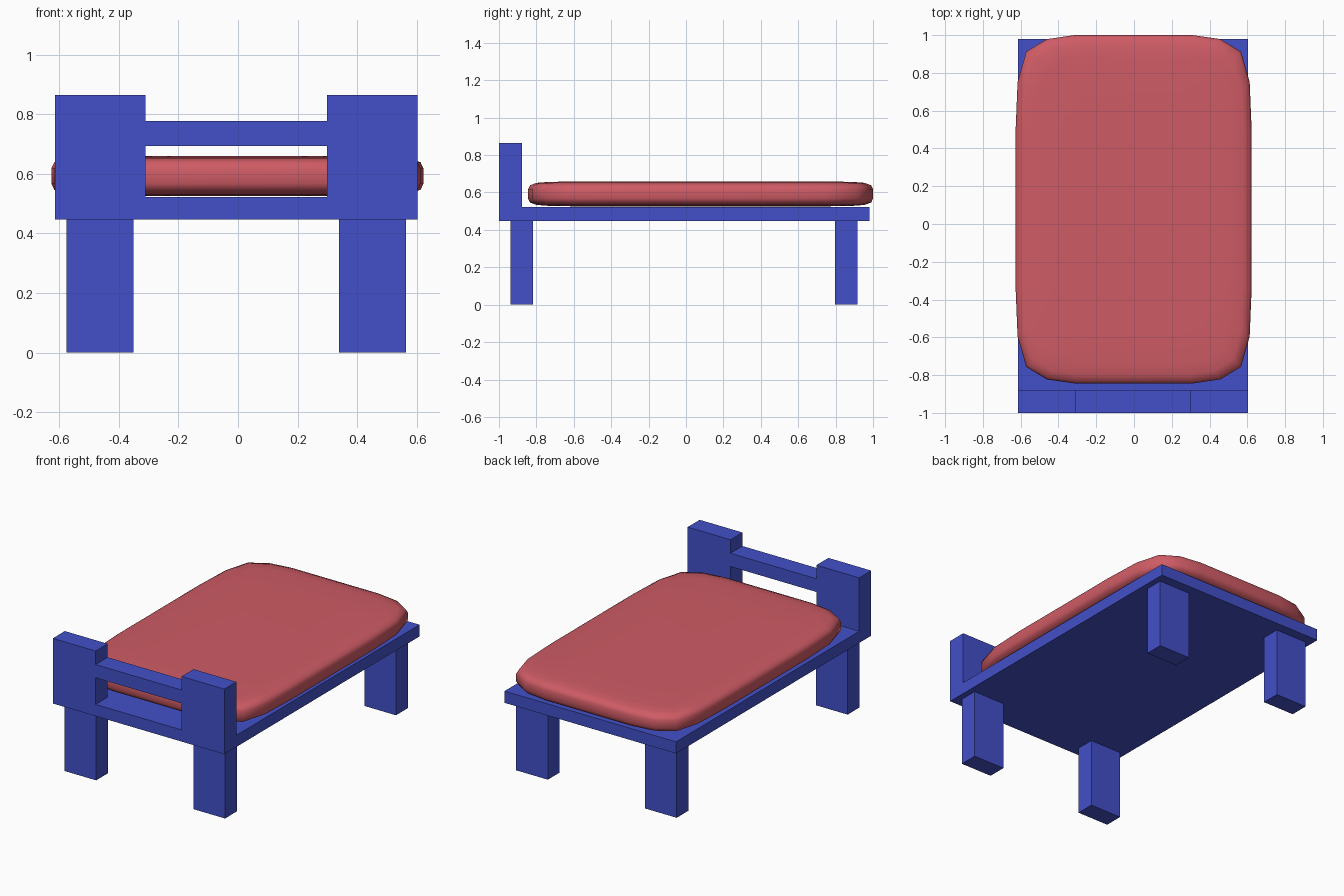
import bpy, bmesh

if "Cube" in bpy.data.objects:
    bpy.data.objects.remove(bpy.data.objects["Cube"])


def material(name, rgb):
    m = bpy.data.materials.new(name)
    m.diffuse_color = (*rgb, 1)
    m.use_nodes = True
    m.node_tree.nodes["Principled BSDF"].inputs["Base Color"].default_value = m.diffuse_color
    return m


BLUE = material("blue_paint", (0.055, 0.08, 0.58))
RED = material("red_fabric", (0.62, 0.105, 0.13))
CX = -0.006  # centre line of the frame


def finish(name, bm, mat):
    bmesh.ops.recalc_face_normals(bm, faces=bm.faces)
    me = bpy.data.meshes.new(name)
    bm.to_mesh(me)
    bm.free()
    me.materials.append(mat)
    ob = bpy.data.objects.new(name, me)
    bpy.context.collection.objects.link(ob)
    return ob


def box(name, x, y, z):
    bm = bmesh.new()
    bmesh.ops.create_cube(bm, size=1)
    for v in bm.verts:
        for i, (lo, hi) in enumerate((x, y, z)):
            v.co[i] = hi if v.co[i] > 0 else lo
    return finish(name, bm, BLUE)


# Bed base
box("bed_base", (CX - 0.609, CX + 0.609), (-1, 0.98), (0.447, 0.522))

# Legs and headboard posts, mirrored about the centre line
for side, s in (("left", -1), ("right", 1)):
    leg_x = sorted((CX + s * 0.345, CX + s * 0.57))
    box(f"front_{side}_leg", leg_x, (-0.937, -0.817), (0, 0.447))
    box(f"back_{side}_leg", leg_x, (0.797, 0.917), (0, 0.447))
    post_x = sorted((CX + s * 0.305, CX + s * 0.609))
    box(f"{side}_headboard_post", post_x, (-1, -0.878), (0.522, 0.865))

# Headboard rail
box("headboard_rail", (CX - 0.305, CX + 0.305), (-1, -0.878), (0.693, 0.778))

# Mattress: stacked rings of a rounded rectangle, inset towards top and bottom
corner = [(1, 0.45), (0.983, 0.73), (0.91, 0.905), (0.735, 0.977), (0.5, 1)]
outline = []
for sx, sy in ((1, 1), (-1, 1), (-1, -1), (1, -1)):
    pts = [(sx * u, sy * v) for u, v in corner]
    outline += pts if sx * sy > 0 else pts[::-1]
half = [(0, 0.025), (0.01, 0.046), (0.045, 0.059), (0.11, 0.064), (0.30, 0.0675)]
profile = [(d, -h) for d, h in half[::-1]] + half

bm = bmesh.new()
rings = [[bm.verts.new((-0.002 + u * (0.625 - d), 0.078 + v * (0.922 - d), 0.5925 + h))
          for u, v in outline] for d, h in profile]
n = len(outline)
for a, b in zip(rings, rings[1:]):
    for i in range(n):
        j = (i + 1) % n
        bm.faces.new((a[i], a[j], b[j], b[i]))
bm.faces.new(rings[0][::-1])
bm.faces.new(rings[-1])
for f in bm.faces:
    f.smooth = True
finish("mattress", bm, RED)
